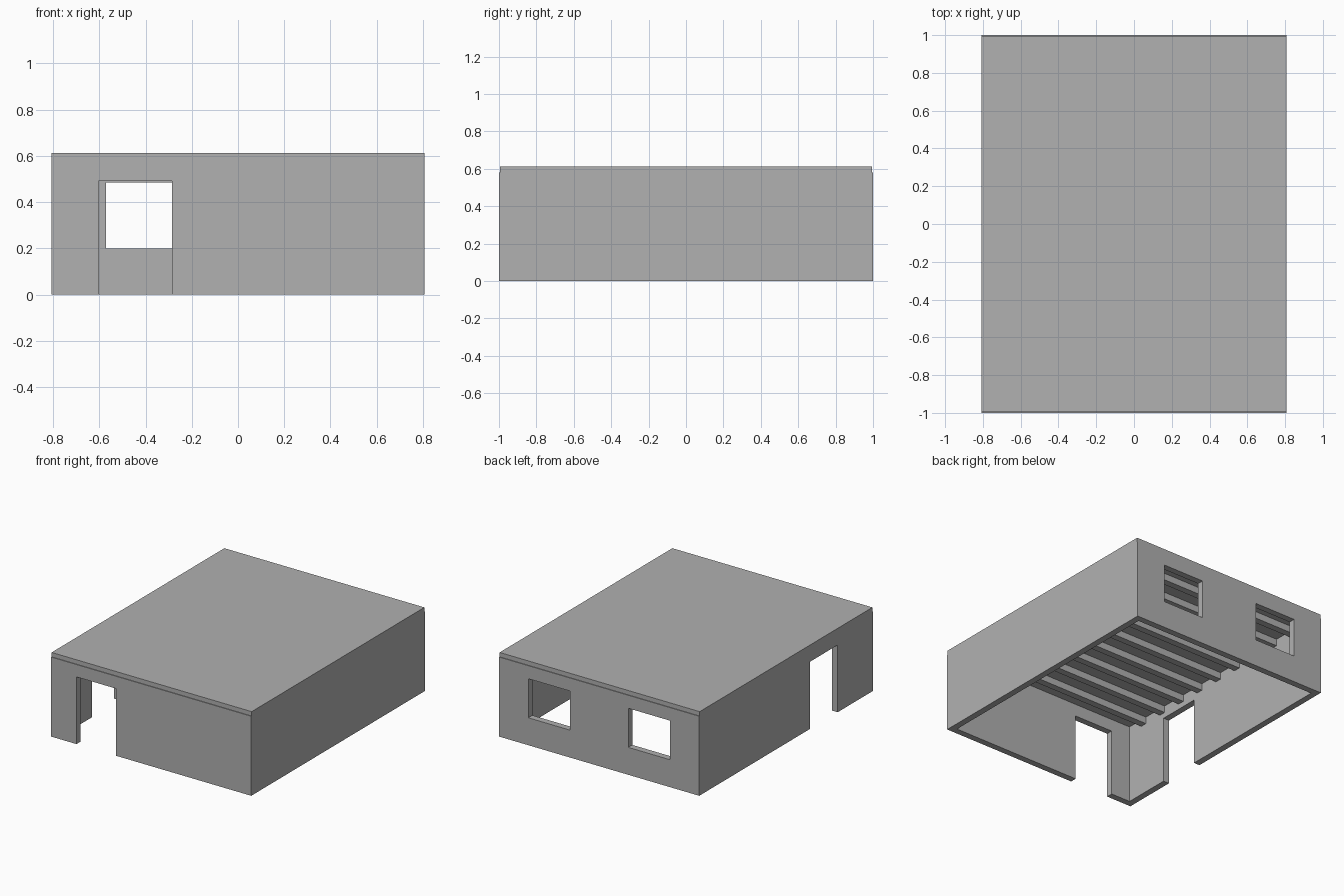
import bpy

if "Cube" in bpy.data.objects:
    bpy.data.objects.remove(bpy.data.objects["Cube"])

W, D = 0.807, 1.0        # half width, half depth
T = 0.047                # wall thickness
WALL_TOP, TOP = 0.58, 0.612

grey = bpy.data.materials.new("dark_grey")
grey.diffuse_color = (0.44, 0.44, 0.44, 1)
grey.use_nodes = True
grey.node_tree.nodes["Principled BSDF"].inputs["Base Color"].default_value = grey.diffuse_color


def box(name, x0, x1, y0, y1, z0, z1):
    bpy.ops.mesh.primitive_cube_add(
        size=1, location=((x0 + x1) / 2, (y0 + y1) / 2, (z0 + z1) / 2))
    ob = bpy.context.object
    ob.name = name
    ob.scale = (x1 - x0, y1 - y0, z1 - z0)
    bpy.ops.object.transform_apply(location=True, rotation=False, scale=True)
    ob.data.materials.append(grey)
    return ob


def cut(target, *bounds):
    cutter = box("cutter", *bounds)
    cutter.hide_render = True
    mod = target.modifiers.new("cut", 'BOOLEAN')
    mod.operation = 'DIFFERENCE'
    mod.solver = 'EXACT'
    mod.object = cutter
    bpy.context.view_layer.objects.active = target
    bpy.ops.object.modifier_apply(modifier=mod.name)
    bpy.data.objects.remove(cutter, do_unlink=True)


# Wall shell, open at top and bottom
walls = box("walls", -W, W, -D, D, 0, WALL_TOP)
cut(walls, -W + T, W - T, -D + T, D - T, -0.2, 0.8)

# Front door and left side door
cut(walls, -0.603, -0.285, -D - 0.1, -D + 0.15, -0.1, 0.49)
cut(walls, -W - 0.1, -W + 0.15, -0.595, -0.275, -0.1, 0.49)

# Two back windows
for x0, x1 in ((-0.572, -0.235), (0.235, 0.572)):
    cut(walls, x0, x1, D - 0.15, D + 0.1, 0.2, 0.485)

# Flat roof slab
box("roof_slab", -W, W, -D + 0.005, D - 0.005, WALL_TOP, TOP)

# Ceiling beams spanning side to side
for i in range(9):
    y = -0.805 + i * 0.196
    box(f"ceiling_beam_{i + 1}", -W + T, W - T, y - 0.025, y + 0.025, 0.53, WALL_TOP)
